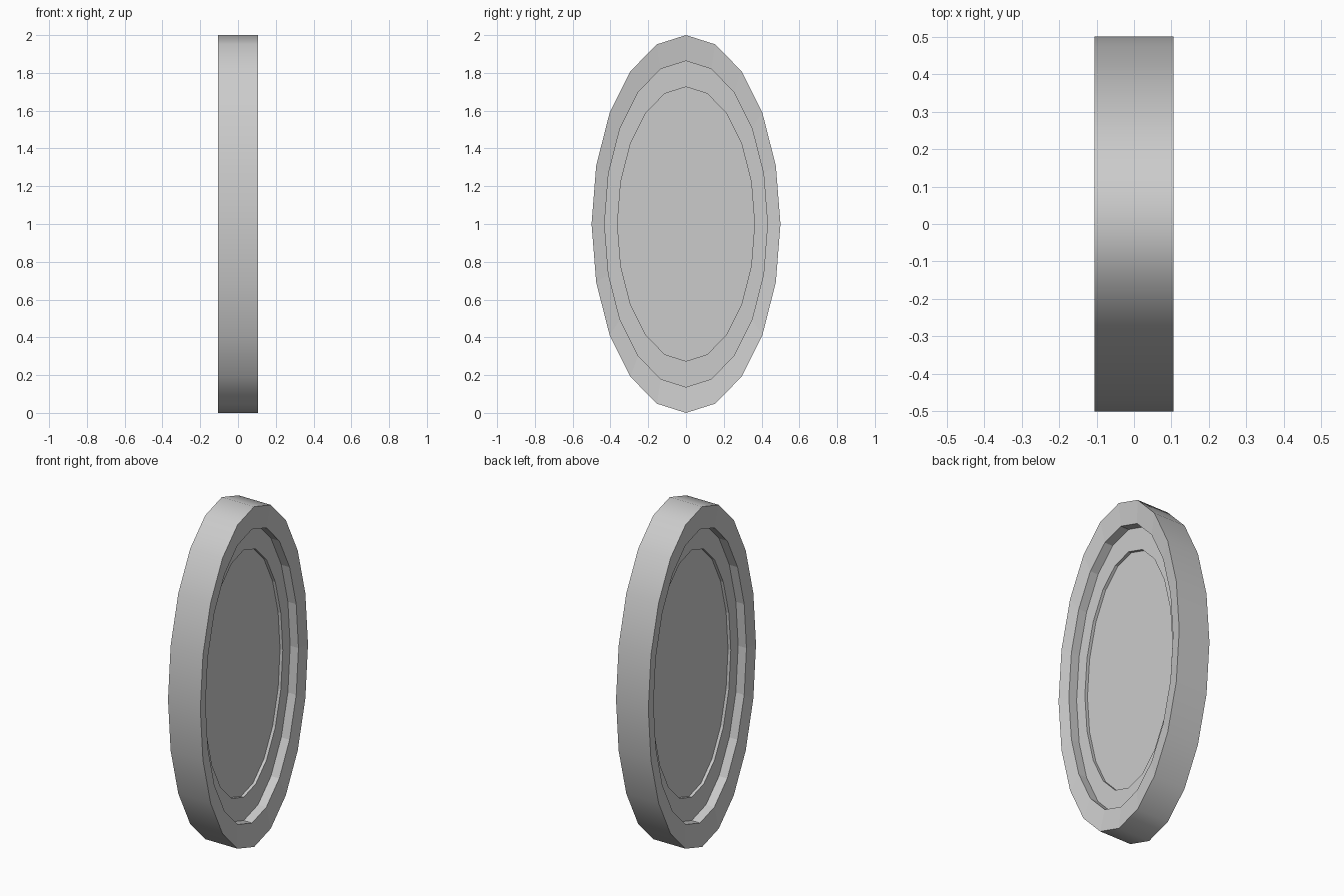
import bpy, bmesh
from math import sin, cos, tau, radians

cube = bpy.data.objects.get("Cube")
if cube:
    bpy.data.objects.remove(cube)

SIDES = 20
HALF = 0.105

# One plain grey material
grey = bpy.data.materials.new("light_grey")
grey.use_nodes = True
colour = (0.6, 0.6, 0.6, 1)
grey.diffuse_color = colour
grey.node_tree.nodes["Principled BSDF"].inputs["Base Color"].default_value = colour

# Stepped half profile from centre panel to rim: (depth below rim, scale of oval)
STEPS = [(0.086, 0.726), (0.068, 0.726), (0.068, 0.863), (0.014, 0.863), (0, 1)]
profile = [(HALF - d, s) for d, s in STEPS]
profile += [(-x, s) for x, s in reversed(profile)]

bm = bmesh.new()


def oval(x, scale):
    """Ring of vertices around the x axis, twice as tall as it is wide."""
    return [bm.verts.new((x, 0.5 * scale * sin(tau * i / SIDES),
                          1 + scale * cos(tau * i / SIDES))) for i in range(SIDES)]


rings = [oval(x, s) for x, s in profile]

# Walls, ledges and rim between neighbouring rings
outer = len(STEPS) - 1
for k, (a, b) in enumerate(zip(rings, rings[1:])):
    for i in range(SIDES):
        j = (i + 1) % SIDES
        face = bm.faces.new((a[i], a[j], b[j], b[i]))
        face.smooth = k == outer

# Recessed centre panels on both sides
bm.faces.new(rings[0])
bm.faces.new(rings[-1])
bmesh.ops.recalc_face_normals(bm, faces=bm.faces)

# Crisp edges everywhere except across the outer band
for edge in bm.edges:
    edge.smooth = all(f.smooth for f in edge.link_faces)

mesh = bpy.data.meshes.new("oval_disc")
bm.to_mesh(mesh)
bm.free()
mesh.materials.append(grey)
disc = bpy.data.objects.new("oval_disc", mesh)
bpy.context.collection.objects.link(disc)
